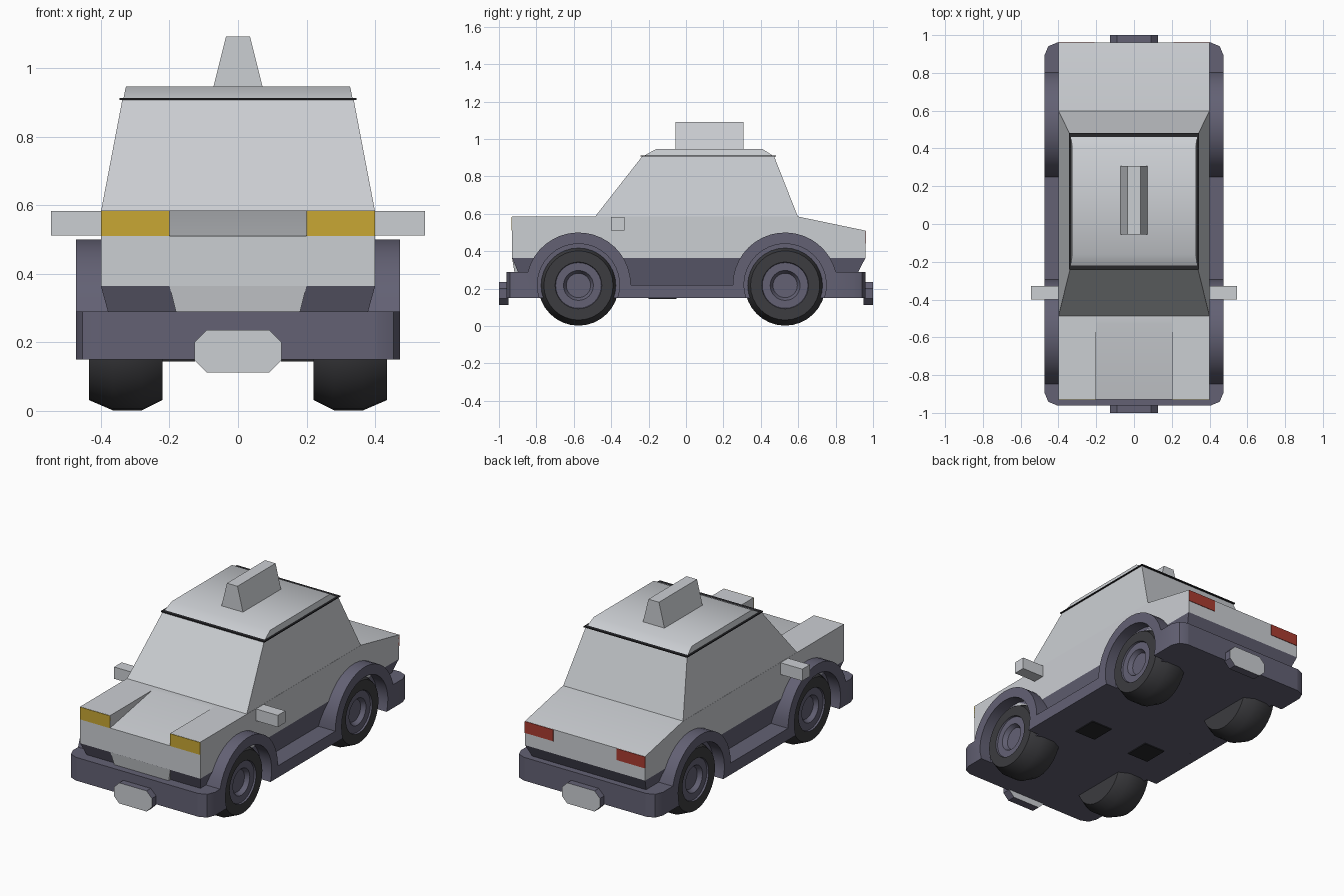
import bpy, bmesh
from math import sin, cos, pi, radians, sqrt

cube = bpy.data.objects.get("Cube")
if cube:
    bpy.data.objects.remove(cube)


def material(name, r, g, b):
    m = bpy.data.materials.new(name)
    m.use_nodes = True
    m.diffuse_color = (r, g, b, 1)
    bsdf = next(n for n in m.node_tree.nodes if n.type == 'BSDF_PRINCIPLED')
    bsdf.inputs["Base Color"].default_value = (r, g, b, 1)
    bsdf.inputs["Roughness"].default_value = 0.7
    return m


PAINT = material("pale grey paint", 0.6, 0.62, 0.65)
SLATE = material("slate trim", 0.125, 0.12, 0.175)
TYRE = material("tyre rubber", 0.045, 0.045, 0.05)
BLACK = material("black trim", 0.02, 0.02, 0.023)
AMBER = material("amber lamp", 0.58, 0.39, 0.034)
RED = material("red lamp", 0.4, 0.045, 0.03)

parts = []


def loft(name, rings, mats, rule=None, bevel=None):
    """Bridge equal rings of points, cap both ends, colour faces by rule."""
    bm = bmesh.new()
    loops = [[bm.verts.new(p) for p in ring] for ring in rings]
    n = len(rings[0])
    for a, b in zip(loops, loops[1:]):
        for i in range(n):
            j = (i + 1) % n
            bm.faces.new((a[i], a[j], b[j], b[i]))
    bm.faces.new(loops[0][::-1])
    bm.faces.new(loops[-1])
    if bevel:
        edges = [e for e in bm.edges if all(bevel(v.co) for v in e.verts)]
        bmesh.ops.bevel(bm, geom=edges, offset=0.065, segments=2, profile=0.5,
                        affect='EDGES')
    bmesh.ops.recalc_face_normals(bm, faces=bm.faces[:])
    bm.normal_update()
    if rule:
        for f in bm.faces:
            f.material_index = rule(f)
    mesh = bpy.data.meshes.new(name)
    bm.to_mesh(mesh)
    bm.free()
    for m in mats:
        mesh.materials.append(m)
    ob = bpy.data.objects.new(name, mesh)
    bpy.context.collection.objects.link(ob)
    parts.append(ob)
    return ob


def rect(hx, y0, y1, z, cx=0):
    return [(cx - hx, y0, z), (cx + hx, y0, z), (cx + hx, y1, z), (cx - hx, y1, z)]


def box(name, cx, hx, y0, y1, z0, z1, mat):
    return loft(name, [rect(hx, y0, y1, z0, cx), rect(hx, y0, y1, z1, cx)], [mat])


def slab(name, profile, x0, x1, mat, bevel=None):
    """Extrude a side profile of (y, z) points across x."""
    return loft(name, [[(x, y, z) for y, z in profile] for x in (x0, x1)],
                [mat], bevel=bevel)


AXLES = (-0.575, 0.53)
HUB_Z, ARCH_R, WELL_R = 0.22, 0.28, 0.22
BASE, SILL, BUMPER = 0.15, 0.22, 0.29


def arc(yc, r, a0, a1, steps):
    return [(yc + r * cos(a0 + (a1 - a0) * i / steps),
             HUB_Z + r * sin(a0 + (a1 - a0) * i / steps)) for i in range(steps + 1)]


def skirt_profile(notched):
    """Bumpers, wheel arches and sill in one outline, with optional wheel openings."""
    dip = 0.2527  # angle where the arch meets the bumper top
    pts = [(-0.96, BASE), (-0.96, BUMPER)]
    pts += arc(AXLES[0], ARCH_R, pi - dip, 0, 18)
    pts += arc(AXLES[1], ARCH_R, pi, dip, 18)
    pts += [(0.96, BUMPER), (0.96, BASE)]
    if notched:
        low = 0.324  # angle where the opening meets the underside
        for yc in AXLES[::-1]:
            pts += arc(yc, WELL_R, -low, pi + low, 20)
    return pts


# Lower skirt: core and outer arch strips
slab("chassis_core", skirt_profile(False), -0.4, 0.4, SLATE)
for s, side in ((1, "left"), (-1, "right")):
    slab(side + "_arch_strip", skirt_profile(True), s * 0.4, s * 0.473, SLATE,
         bevel=lambda c: abs(c.x) > 0.46 and abs(c.y) > 0.95)

# Tapered dark band under the bodywork
loft("lower_band", [rect(0.36, -0.87, 0.885, SILL), rect(0.4, -0.93, 0.96, 0.365)], [SLATE])

# Main bodywork: raised side panels and a dipped centre panel
tail = [(-0.49, 0.585), (0.6, 0.585), (0.96, 0.51), (0.96, 0.365)]
for s, side in ((1, "left"), (-1, "right")):
    slab(side + "_body_panel", [(-0.93, 0.365), (-0.93, 0.585)] + tail, s * 0.2, s * 0.4, PAINT)
slab("centre_body_panel", [(-0.93, 0.365), (-0.93, 0.51), (-0.53, 0.585)] + tail, -0.2, 0.2, PAINT)
loft("grille_panel", [rect(0.18, -0.917, -0.8, 0.285), rect(0.2, -0.93, -0.8, 0.366)], [PAINT])

# Cabin, roof and roof rim
loft("cabin", [rect(0.4, -0.49, 0.6, 0.58), rect(0.337, -0.232, 0.47, 0.91)], [PAINT])
loft("roof_rim", [rect(0.345, -0.242, 0.482, z) for z in (0.907, 0.913)], [BLACK])
loft("roof", [rect(0.334, -0.222, 0.462, 0.912), rect(0.327, -0.16, 0.41, 0.946)], [PAINT])

# Roof sign
loft("roof_sign", [rect(0.073, -0.055, 0.307, 0.94), rect(0.035, -0.055, 0.307, 1.092)], [PAINT])

# Mirrors, lamps and underside pads
for s, side in ((1, "left"), (-1, "right")):
    box(side + "_mirror", s * 0.465, 0.08, -0.4, -0.328, 0.512, 0.583, PAINT)
    box(side + "_headlight", s * 0.3, 0.1, -0.933, -0.926, 0.51, 0.584, AMBER)
    box(side + "_taillight", s * 0.305, 0.095, 0.956, 0.963, 0.44, 0.509, RED)
    box(side + "_underside_pad", s * 0.195, 0.07, -0.2, -0.05, 0.144, 0.152, BLACK)

# Number plates: slate edges and a pale outer face
hx, hz, c = 0.127, 0.062, 0.036
outline = [(-hx, c - hz), (c - hx, -hz), (hx - c, -hz), (hx, c - hz),
           (hx, hz - c), (hx - c, hz), (c - hx, hz), (-hx, hz - c)]
for s, end in ((-1, "front"), (1, "rear")):
    loft(end + "_plate", [[(x, s * y, 0.174 + z) for x, z in outline] for y in (0.95, 1.0)],
         [SLATE, PAINT], rule=lambda f: int(abs(f.normal.y) > 0.9))

# Wheels: turned profile of (radius, x), rim coloured by radius
turned = [(0.11, 0.22), (0.185, 0.22), (0.215, 0.28), (0.215, 0.365), (0.185, 0.435),
          (0.125, 0.435), (0.122, 0.425), (0.08, 0.425), (0.062, 0.395)]


def is_rim(f):
    m = f.calc_center_median()
    reach = max(sqrt((v.co.y - WHEEL_Y) ** 2 + (v.co.z - 0.217) ** 2) for v in f.verts)
    return int(abs(m.x) > 0.38 and reach < 0.13)


for s, side in ((1, "left"), (-1, "right")):
    for WHEEL_Y, end in zip(AXLES, ("front", "rear")):
        rings = [[(s * x, WHEEL_Y + r * cos(2 * pi * i / 32), 0.217 + r * sin(2 * pi * i / 32))
                  for i in range(32)] for r, x in turned]
        loft(end + "_" + side + "_wheel", rings, [TYRE, SLATE], rule=is_rim)

# Smooth the rounded parts and keep the creases
bpy.ops.object.select_all(action='DESELECT')
for ob in parts:
    ob.select_set(True)
bpy.context.view_layer.objects.active = parts[0]
bpy.ops.object.shade_smooth_by_angle(angle=radians(35))
